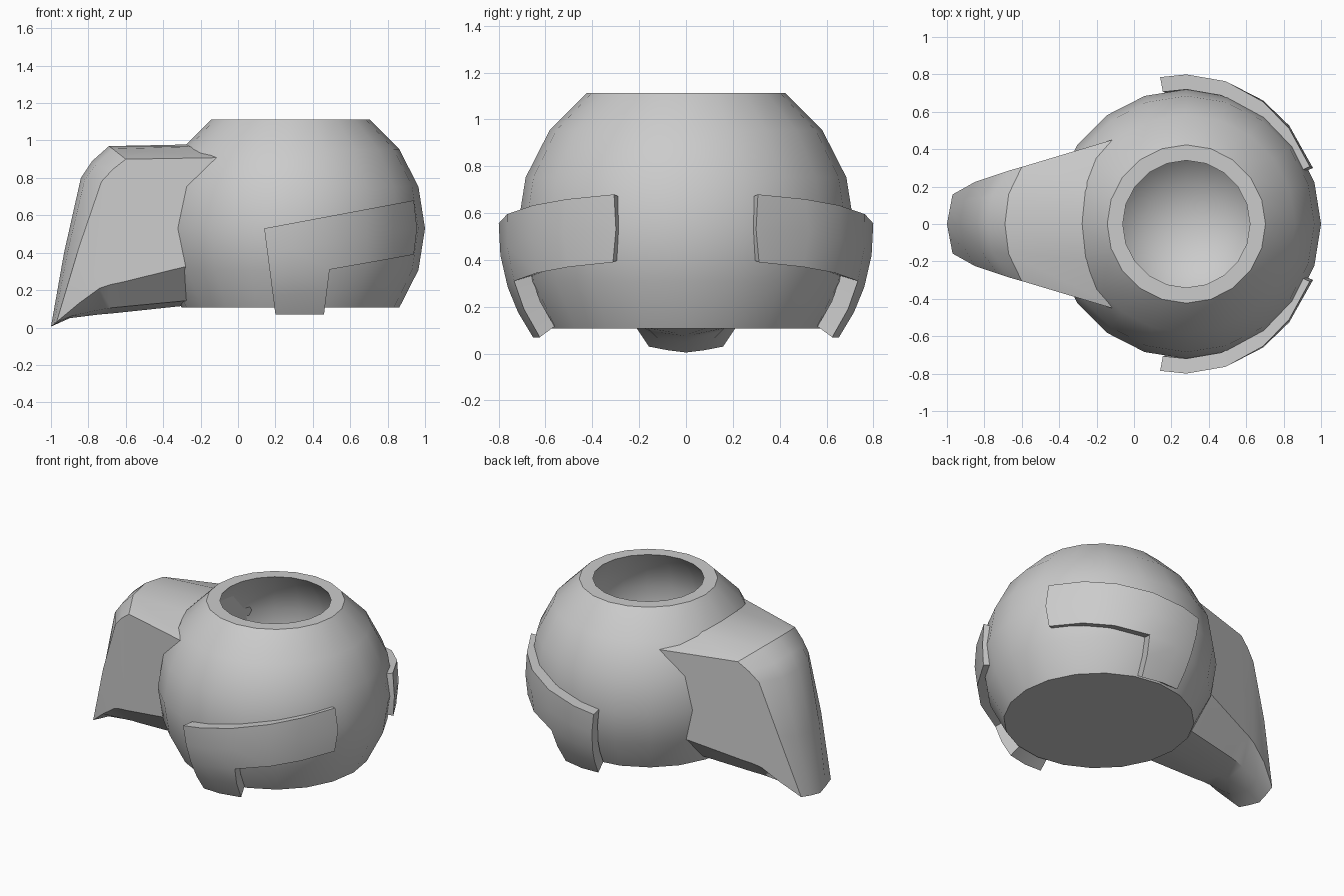
import bpy, bmesh, math

if "Cube" in bpy.data.objects:
    bpy.data.objects.remove(bpy.data.objects["Cube"], do_unlink=True)

GREY = (0.6, 0.6, 0.6, 1)
mat = bpy.data.materials.new("plain grey")
mat.use_nodes = True
mat.diffuse_color = GREY
mat.node_tree.nodes["Principled BSDF"].inputs["Base Color"].default_value = GREY

CX, CZ, RADIUS, SEGMENTS = 0.28, 0.53, 0.72, 20


def finish(bm, name, angle=30):
    """Turn a bmesh into a smooth shaded object with sharp creases."""
    bmesh.ops.remove_doubles(bm, verts=bm.verts, dist=0.0005)
    bmesh.ops.recalc_face_normals(bm, faces=bm.faces)
    mesh = bpy.data.meshes.new(name)
    bm.to_mesh(mesh)
    bm.free()
    mesh.materials.append(mat)
    obj = bpy.data.objects.new(name, mesh)
    bpy.context.collection.objects.link(obj)
    bpy.ops.object.select_all(action='DESELECT')
    obj.select_set(True)
    bpy.context.view_layer.objects.active = obj
    bpy.ops.object.shade_smooth_by_angle(angle=math.radians(angle))
    return obj


def bridge(bm, rings):
    """Join closed rings of vertices with quads."""
    for a, b in zip(rings, rings[1:]):
        n = len(a)
        for i in range(n):
            j = (i + 1) % n
            bm.faces.new((a[i], a[j], b[j], b[i]))


# Round body: truncated sphere with a flat rim and a hollow bowl
profile = [(RADIUS * math.cos(math.radians(t)), CZ + RADIUS * math.sin(math.radians(t)))
           for t in range(-36, 55, 18)]
BOWL_Z, BOWL_R = 0.75, 0.5
for t in (47, 27, 9, -9, -27, -45, -63, -80):
    a = math.radians(t)
    profile.append((BOWL_R * math.cos(a), BOWL_Z + BOWL_R * math.sin(a)))
profile[6] = (0.34, profile[5][1])
bm = bmesh.new()
rings = []
for r, z in profile:
    rings.append([bm.verts.new((CX + r * math.cos(k * math.tau / SEGMENTS),
                                r * math.sin(k * math.tau / SEGMENTS), z))
                  for k in range(SEGMENTS)])
bridge(bm, rings)
bm.faces.new(rings[0])
bm.faces.new(rings[-1])
finish(bm, "round_body")

# Beak: lofted half sections (ridge, shoulder, upper edge, lower edge, belly, keel)
sections = [
    [(-.20, 0, .98), (-.14, .2, .97), (0, .485, .91), (-.1, .45, .37), (-.1, .24, .16), (-.1, 0, .136)],
    [(-.69, 0, .97), (-.67, .16, .955), (-.60, .305, .90), (-.63, .295, .24), (-.63, .17, .11), (-.63, 0, .08)],
    [(-.78, 0, .89), (-.76, .15, .87), (-.67, .285, .845), (-.68, .28, .23), (-.68, .16, .105), (-.68, 0, .075)],
    [(-.84, 0, .80), (-.82, .14, .79), (-.73, .265, .78), (-.74, .26, .21), (-.74, .15, .095), (-.74, 0, .07)],
    [(-.93, 0, .40), (-.91, .12, .41), (-.85, .225, .43), (-.85, .225, .13), (-.88, .12, .065), (-.90, 0, .05)],
    [(-1, 0, .005), (-.985, .08, .015), (-.97, .158, .03)],
]
sections[-1] += sections[-1][::-1]
bm = bmesh.new()
rings = []
for half in sections:
    ring = half + [(x, -y, z) for x, y, z in half[-2:0:-1]]
    rings.append([bm.verts.new(p) for p in ring])
bridge(bm, rings)
bm.faces.new(rings[0])
finish(bm, "beak", 32)


# Side plates: an L-shaped outline laid on a slightly larger shell
def shell_point(x, z, side, scale):
    dx, dz = x - CX, z - CZ
    dy = 0.8 * math.sqrt(max(0, 1 - (dx / 0.73) ** 2 - (dz / 0.8) ** 2))
    return (CX + dx * scale, side * dy * scale, CZ + dz * scale)


upper = [(x, .53 + .1875 * (x - .14)) for x in (.14, .28, .49, .69, .83, .94)]
lower = [(.174, .27), (.29, .285), (.49, .31), (.69, .345), (.83, .37), (.94, .39)]
middle = [((a[0] + b[0]) / 2, (a[1] + b[1]) / 2) for a, b in zip(upper, lower)]
middle[-1] = (.957, .53)
foot = [(.20, .07), (.32, .07), (.46, .07)]
ankle = [((a[0] + b[0]) / 2, (a[1] + b[1]) / 2) for a, b in zip(lower, foot)]
rows = [upper, middle, lower, ankle, foot]

for side, name in ((-1, "right_side_plate"), (1, "left_side_plate")):
    bm = bmesh.new()
    layers = []
    for scale in (1.0, 0.9):
        layers.append([[bm.verts.new(shell_point(x, z, side, scale)) for x, z in row]
                       for row in rows])
    outer, inner = layers
    for grid in layers:
        for a, b in zip(grid, grid[1:]):
            for i in range(min(len(a), len(b)) - 1):
                bm.faces.new((a[i], a[i + 1], b[i + 1], b[i]))
    # walls between the outer and inner layers
    match = {o: i for ro, ri in zip(outer, inner) for o, i in zip(ro, ri)}
    for e in [e for e in bm.edges if e.is_boundary and e.verts[0] in match]:
        a, b = e.verts
        bm.faces.new((a, b, match[b], match[a]))
    finish(bm, name)
